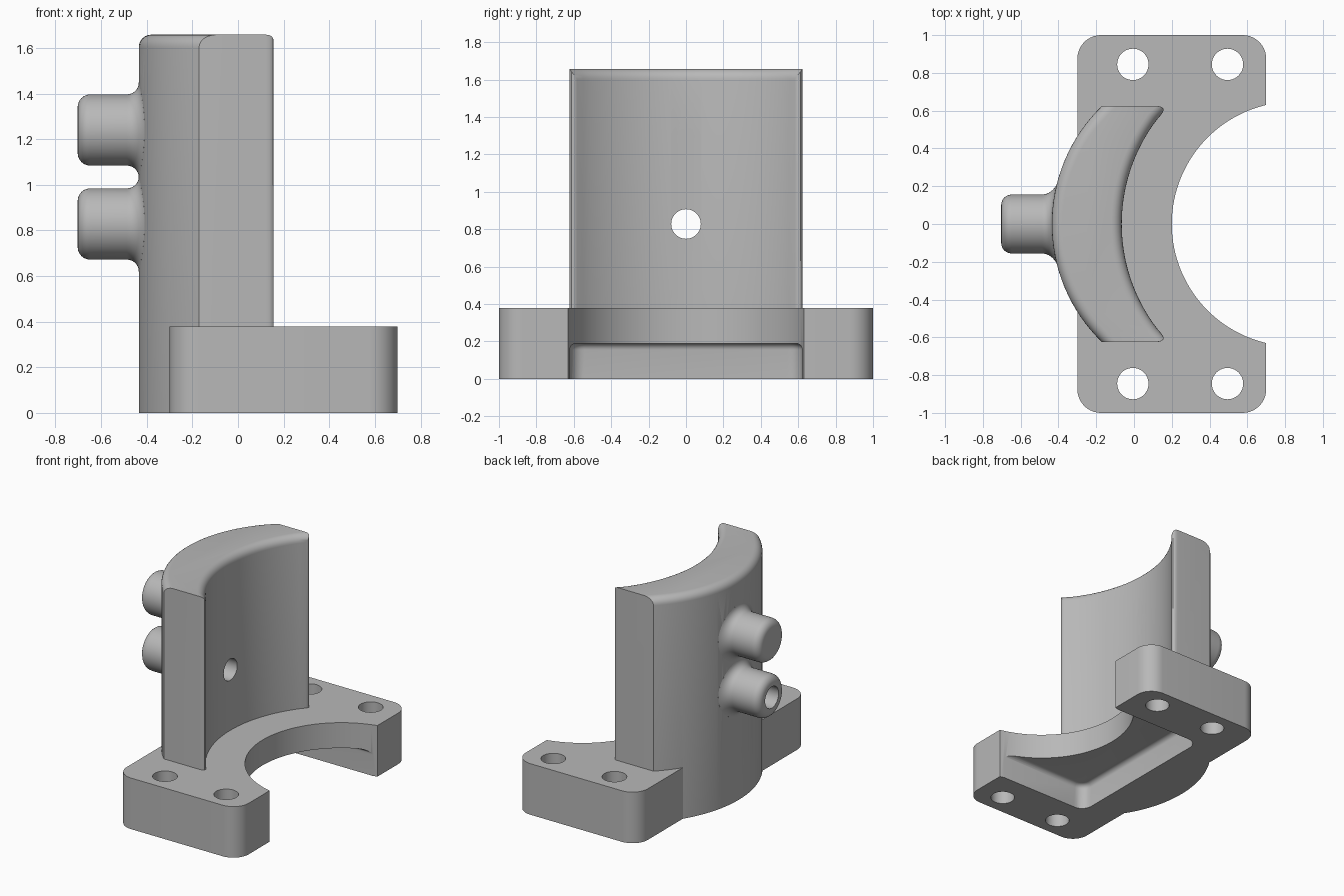
import bpy, bmesh
from math import sin, cos, pi, sqrt, radians, asin

if "Cube" in bpy.data.objects:
    bpy.data.objects.remove(bpy.data.objects["Cube"])

grey = bpy.data.materials.new("plain grey")
grey.use_nodes = True
colour = (0.48, 0.48, 0.48, 1)
grey.diffuse_color = colour
grey.node_tree.nodes["Principled BSDF"].inputs["Base Color"].default_value = colour


def finish(bm, name):
    bmesh.ops.recalc_face_normals(bm, faces=bm.faces[:])
    mesh = bpy.data.meshes.new(name)
    bm.to_mesh(mesh)
    bm.free()
    mesh.materials.append(grey)
    ob = bpy.data.objects.new(name, mesh)
    bpy.context.collection.objects.link(ob)
    return ob


def prism(points, z0, z1):
    bm = bmesh.new()
    face = bm.faces.new([bm.verts.new((x, y, z0)) for x, y in points])
    new = bmesh.ops.extrude_face_region(bm, geom=[face])["geom"]
    verts = [v for v in new if isinstance(v, bmesh.types.BMVert)]
    bmesh.ops.translate(bm, verts=verts, vec=(0, 0, z1 - z0))
    return bm


def bevel(bm, edges, size, segments=6):
    bmesh.ops.bevel(bm, geom=edges, offset=size, segments=segments,
                    profile=0.5, affect='EDGES', clamp_overlap=True)


def mid(edge):
    return (edge.verts[0].co + edge.verts[1].co) / 2


def vertical(edge):
    return abs(edge.verts[0].co.z - edge.verts[1].co.z) > 0.01


def circle(cx, cy, r, n=48):
    return [(cx + r * cos(2 * pi * i / n), cy + r * sin(2 * pi * i / n)) for i in range(n)]


def combine(target, other, operation):
    mod = target.modifiers.new("combine", 'BOOLEAN')
    mod.operation = operation
    mod.solver = 'EXACT'
    mod.object = other
    bpy.context.view_layer.objects.active = target
    bpy.ops.object.modifier_apply(modifier=mod.name)
    bpy.data.objects.remove(other)


# Foot plate with rounded corners
BASE_TOP = 0.378
bm = prism([(-0.3, -1), (0.7, -1), (0.7, 1), (-0.3, 1)], 0, BASE_TOP)
bevel(bm, [e for e in bm.edges if vertical(e)], 0.125, 10)
bracket = finish(bm, "bracket")

# Round bite in the open side of the plate
combine(bracket, finish(prism(circle(0.847, 0, 0.647, 128), -0.1, BASE_TOP + 0.1), "bite"),
        'DIFFERENCE')

# Curved upright wall: crescent profile with flat ends
HALF = 0.624
OUT_C, OUT_R = 0.434, 0.869
IN_C, IN_R = 0.847, 0.912
TOP = 1.658


def arc(cx, r, limit, n):
    a = asin(limit / r)
    return [(cx - r * cos(a * (2 * i / n - 1)), r * sin(a * (2 * i / n - 1)))
            for i in range(n + 1)]


tip = (IN_C - sqrt(IN_R ** 2 - HALF ** 2), HALF)
inner = [(tip[0], -HALF)] + arc(IN_C, IN_R, 0.55, 28) + [tip]
bm = prism(arc(OUT_C, OUT_R, HALF, 32) + inner[::-1], 0, TOP)
soft = []
for e in bm.edges:
    m = mid(e)
    if vertical(e):
        if m.x > 0 and abs(m.y) > HALF - 0.01:
            soft.append(e)
    elif m.z > TOP - 0.01 and abs(m.y) < HALF - 0.001:
        soft.append(e)
bevel(bm, soft, 0.055)
combine(bracket, finish(bm, "upright_wall"), 'UNION')

# Shallow pocket under the plate
bm = prism([(-0.06, -0.622), (1, -0.622), (1, 0.622), (-0.06, 0.622)], -0.1, 0.19)
bevel(bm, [e for e in bm.edges if vertical(e) and mid(e).x < 0], 0.08)
bevel(bm, [e for e in bm.edges if not vertical(e) and mid(e).z > 0.18
           and mid(e).x < 0.9], 0.035)
combine(bracket, finish(bm, "pocket"), 'DIFFERENCE')

# Two bosses on the back, each flaring into the curved wall
FRONT, R, ROUND, FLARE = -0.703, 0.156, 0.055, 0.052
WALL = OUT_C - OUT_R
BOSS_HEIGHTS = (0.828, 1.24)


def boss(z0, n=64):
    # Ring list: x, radius, how far the ring follows the wall curve
    rings = []
    for i in range(7):
        a = i / 6 * pi / 2
        rings.append((FRONT + ROUND * (1 - sin(a)), R - ROUND * (1 - cos(a)), 0))
    rings.reverse()
    for i in range(9):
        a = i / 8 * pi / 2
        rings.append((WALL - FLARE * (1 - sin(a)), R + FLARE * (1 - cos(a)), i / 8))
    rings.append((WALL + 0.12, R + FLARE, 1))
    rings = sorted(rings, key=lambda ring: (ring[0], ring[1]))
    bm = bmesh.new()
    loops = []
    for x, r, follow in rings:
        loop = []
        for k in range(n):
            y, z = r * cos(2 * pi * k / n), r * sin(2 * pi * k / n)
            shift = follow * (OUT_R - sqrt(OUT_R ** 2 - y * y))
            loop.append(bm.verts.new((x + shift, y, z0 + z)))
        loops.append(loop)
    for a, b in zip(loops, loops[1:]):
        for k in range(n):
            j = (k + 1) % n
            bm.faces.new((a[k], a[j], b[j], b[k]))
    bm.faces.new(loops[0])
    bmesh.ops.triangle_fill(bm, use_beauty=True,
                            edges=[e for e in bm.edges if e.is_boundary])
    return finish(bm, "boss")


for z in BOSS_HEIGHTS:
    combine(bracket, boss(z), 'UNION')

# Drilled holes through bosses and foot plate
for z in BOSS_HEIGHTS:
    drill = prism([(x + z, y) for x, y in circle(0, 0, 0.079)], -1, 0.3)
    for v in drill.verts:
        v.co = (v.co.z, v.co.y, v.co.x)
    combine(bracket, finish(drill, "boss_drill"), 'DIFFERENCE')
for x in (-0.006, 0.495):
    for y in (-0.845, 0.845):
        combine(bracket, finish(prism(circle(x, y, 0.083), -0.1, 0.5), "plate_drill"),
                'DIFFERENCE')

# Smooth curves, crisp edges
bpy.ops.object.select_all(action='DESELECT')
bracket.select_set(True)
bpy.context.view_layer.objects.active = bracket
bpy.ops.object.shade_smooth_by_angle(angle=radians(28))
